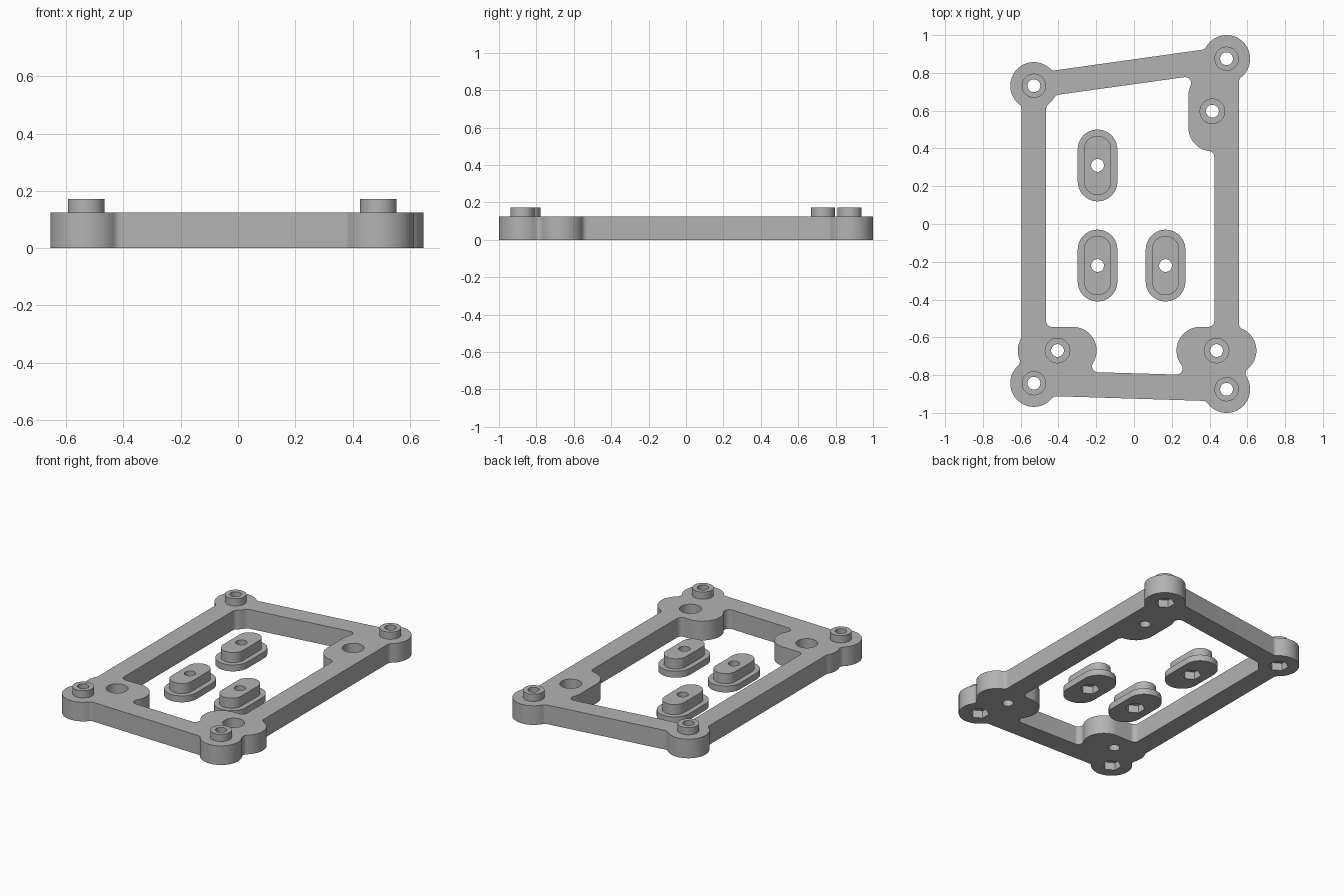
import bpy, bmesh, math
from mathutils import Vector as V

if "Cube" in bpy.data.objects:
    bpy.data.objects.remove(bpy.data.objects["Cube"])

R, F, HALF = 0.125, 0.032, 0.065      # corner radius, fillet radius, half bar width
A, B, C, D = V((-.53, .732)), V((.49, .875)), V((.49, -.875)), V((-.53, -.843))

gray = bpy.data.materials.new("plain gray")
gray.diffuse_color = (0.45, 0.45, 0.45, 1)
gray.use_nodes = True
gray.node_tree.nodes["Principled BSDF"].inputs["Base Color"].default_value = gray.diffuse_color


def corner(c, to, side):
    """Fillet centre where a bar leaves a corner disc."""
    u = (to - c).normalized()
    lat = HALF + F
    p = c + u * math.sqrt((R + F) ** 2 - lat ** 2) + V((-u.y, u.x)) * lat * side
    return (p.x, p.y)


def beside(c, x, sign):
    """Fillet centre at a given x touching a pad disc."""
    return (x, c[1] + sign * math.sqrt((R + F) ** 2 - (x - c[0]) ** 2))


def between(a, b):
    """Fillet centre in the notch to the right of the path a to b."""
    a, b = V(a), V(b)
    d = b - a
    p = (a + b) / 2 + V((d.y, -d.x)).normalized() * math.sqrt((R + F) ** 2 - d.length_squared / 4)
    return (p.x, p.y)


def belt(pulleys):
    """Outline of tangent lines and arcs; negative radius turns clockwise."""
    n, normals, pts = len(pulleys), [], []
    for i in range(n):
        (p, r), (q, s) = pulleys[i], pulleys[(i + 1) % n]
        dx, dy = q[0] - p[0], q[1] - p[1]
        k = max(-1, min(1, (r - s) / math.hypot(dx, dy)))
        normals.append(math.atan2(dy, dx) - math.acos(k))
    for i, (c, r) in enumerate(pulleys):
        sign = 1 if r > 0 else -1
        sweep = (sign * (normals[i] - normals[i - 1])) % math.tau
        if sweep > 6:
            sweep = 0
        steps = max(1, math.ceil(sweep / math.radians(7)))
        for j in range(steps + 1):
            a = normals[i - 1] + sign * sweep * j / steps
            p = V((c[0] + r * math.cos(a), c[1] + r * math.sin(a)))
            if not pts or (p - pts[-1]).length > 1e-3:
                pts.append(p)
    if (pts[0] - pts[-1]).length < 1e-3:
        pts.pop()
    return pts


def disc(c, r, n=48, turn=0):
    return [V((c[0] + r * math.cos(turn + math.tau * i / n),
               c[1] + r * math.sin(turn + math.tau * i / n))) for i in range(n)]


def hexagon(c):
    return disc(c, 0.06, 6, math.pi / 6)


def slot(c, r):
    return belt([((c[0], c[1] - .085), r), ((c[0], c[1] + .085), r)])


def prisms(name, outlines, z0, z1):
    """One object of straight-sided solids over the given outlines."""
    bm = bmesh.new()
    for pts in outlines:
        lo = [bm.verts.new((p.x, p.y, z0)) for p in pts]
        hi = [bm.verts.new((p.x, p.y, z1)) for p in pts]
        bm.faces.new(lo[::-1])
        bm.faces.new(hi)
        for i in range(len(pts)):
            j = (i + 1) % len(pts)
            bm.faces.new((lo[i], lo[j], hi[j], hi[i]))
    me = bpy.data.meshes.new(name)
    bm.to_mesh(me)
    bm.free()
    me.materials.append(gray)
    ob = bpy.data.objects.new(name, me)
    bpy.context.collection.objects.link(ob)
    return ob


def combine(ob, other, op):
    bpy.context.view_layer.objects.active = ob
    mod = ob.modifiers.new("bool", 'BOOLEAN')
    mod.operation, mod.object, mod.solver = op, other, 'EXACT'
    bpy.ops.object.modifier_apply(modifier=mod.name)
    bpy.data.objects.remove(other)


def finish(ob):
    bpy.ops.object.select_all(action='DESELECT')
    ob.select_set(True)
    bpy.context.view_layer.objects.active = ob
    bpy.ops.object.shade_smooth_by_angle(angle=math.radians(30))


# Frame outlines
pad_l, pad_r = (-.49, -.67), (.523, -.67)
outer = belt([
    (A, R), (corner(A, D, -1), -F), (beside(pad_l, -.595 - F, 1), -F),
    (pad_l, R), (between(pad_l, D), -F), (D, R),
    (corner(D, C, -1), -F), (corner(C, D, 1), -F), (C, R),
    (between(C, pad_r), -F), (pad_r, R), (beside(pad_r, .555 + F, 1), -F),
    (corner(B, C, 1), -F), (B, R), (corner(B, A, -1), -F), (corner(A, B, 1), -F)])
inner = belt([
    (corner(A, B, -1), F), (A, -R), (corner(A, D, 1), F),
    ((-.465 + F, -.545 + F), F), ((-.323, -.67), -R), ((-.19, -.753), F),
    ((.225, -.765), F), ((.35, -.67), -R), ((.425 - F, -.545 + F), F),
    (beside((.413, .51), .425 - F, -1), F), ((.413, .51), -R), ((.413, .68), -R),
    ((.27, .7455), F)])

# Frame with raised bosses, nut pockets and counterbored pads
corners = [A, B, C, D]
pads = [(-.405, -.67), (.437, -.67), (.415, .597)]
frame = prisms("mounting_frame", [outer], 0, .125)
combine(frame, prisms("opening", [inner], -.1, .3), 'DIFFERENCE')
combine(frame, prisms("bosses", [disc(c, .064) for c in corners], .1, .172), 'UNION')
combine(frame, prisms("holes", [disc(c, .034, 32) for c in corners + pads], -.1, .3), 'DIFFERENCE')
combine(frame, prisms("nut_pockets", [hexagon(c) for c in corners], -.1, .05), 'DIFFERENCE')
combine(frame, prisms("counterbores", [disc(c, .065) for c in pads], .04, .3), 'DIFFERENCE')
finish(frame)

# Three loose stepped clamps with nut pockets
for i, c in enumerate([(-.193, .31), (-.193, -.22), (.167, -.22)]):
    clamp = prisms(f"clamp_{i + 1}", [slot(c, .105)], 0, .042)
    combine(clamp, prisms("step", [slot(c, .072)], .02, .108), 'UNION')
    combine(clamp, prisms("hole", [disc(c, .034, 32)], -.1, .3), 'DIFFERENCE')
    combine(clamp, prisms("nut_pocket", [hexagon(c)], -.1, .05), 'DIFFERENCE')
    finish(clamp)
